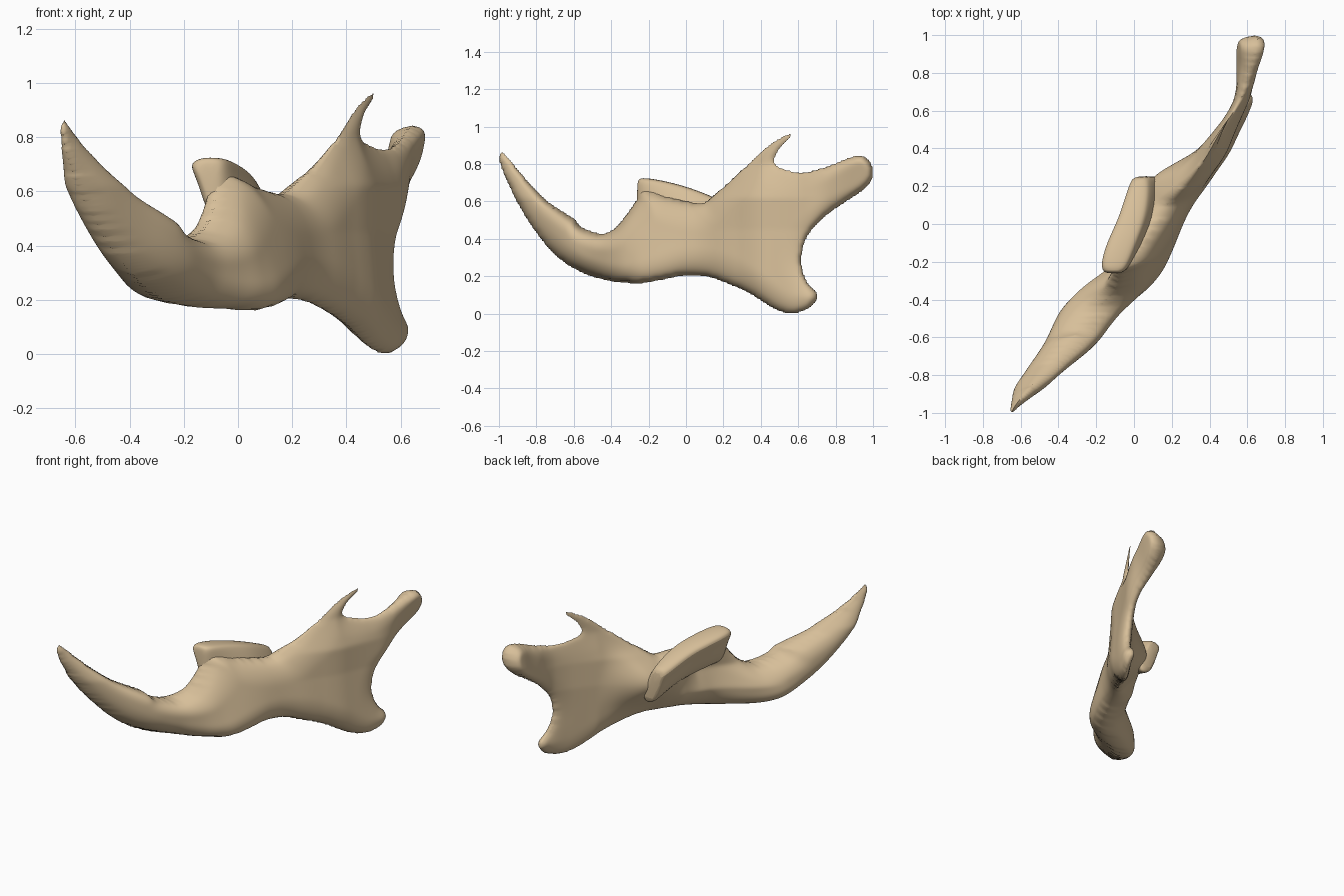
import bpy, bmesh, math
from mathutils import Vector
from mathutils.kdtree import KDTree

cube = bpy.data.objects.get("Cube")
if cube:
    bpy.data.objects.remove(cube, do_unlink=True)

bone = bpy.data.materials.new("bone_tan")
bone.use_nodes = True
colour = (0.68, 0.52, 0.32, 1)
bone.diffuse_color = colour
bone.node_tree.nodes["Principled BSDF"].inputs["Base Color"].default_value = colour


def finish(name, bm, angle):
    """Turn a bmesh into a smooth shaded bone object."""
    bmesh.ops.recalc_face_normals(bm, faces=bm.faces)
    mesh = bpy.data.meshes.new(name)
    bm.to_mesh(mesh)
    bm.free()
    mesh.materials.append(bone)
    obj = bpy.data.objects.new(name, mesh)
    bpy.context.collection.objects.link(obj)
    bpy.ops.object.select_all(action="DESELECT")
    obj.select_set(True)
    bpy.context.view_layer.objects.active = obj
    bpy.ops.object.shade_smooth_by_angle(angle=math.radians(angle))
    return obj


# Side outline (y, z): incisor, tooth bed, coronoid, condyle, angle, lower edge
OUTLINE = [
    (-.985, .866), (-.945, .83), (-.835, .70), (-.73, .597), (-.6, .512),
    (-.555, .465), (-.46, .432), (-.395, .45), (-.34, .507), (-.27, .605),
    (-.245, .665), (-.18, .665), (-.1, .63), (.07, .595), (.14, .63),
    (.37, .838), (.45, .908), (.545, .962), (.565, .95), (.505, .885),
    (.475, .82), (.5, .785), (.61, .757), (.715, .778), (.8, .807),
    (.88, .84), (.945, .845), (.993, .805), (.998, .72), (.94, .652),
    (.85, .592), (.745, .517), (.65, .41), (.62, .28), (.65, .17),
    (.7, .115), (.7, .07), (.65, .023), (.565, -.003), (.475, .022),
    (.34, .105), (.26, .142), (.13, .19), (0, .2), (-.14, .175),
    (-.26, .158), (-.43, .175), (-.595, .235), (-.73, .341), (-.86, .516),
    (-.95, .686), (-1, .815),
]

# Along y: inner x, rim x, outer x, rim rounding, sideways lean with height
SECTIONS = [
    (-1, -.695, -.65, -.6, .015, 0), (-.95, -.69, -.625, -.555, .03, 0),
    (-.8, -.59, -.49, -.4, .075, 0), (-.65, -.485, -.37, -.21, .1, 0),
    (-.5, -.4, -.25, -.09, .1, .15), (-.43, -.355, -.18, -.02, .1, .15),
    (-.38, -.325, -.13, .03, .1, -.05), (-.3, -.26, -.05, .08, .11, -.27),
    (-.22, -.13, .01, .13, .14, -.32), (-.1, -.06, .08, .2, .16, -.27),
    (.1, .04, .19, .3, .16, -.1), (.2, .07, .28, .375, .16, -.04),
    (.29, .13, .335, .43, .16, 0), (.36, .31, .385, .485, .14, 0),
    (.5, .43, .46, .54, .13, 0), (.6, .505, .53, .585, .1, 0),
    (.7, .545, .585, .63, .09, 0), (.85, .49, .54, .585, .06, .22),
    (.94, .468, .555, .605, .045, .22), (1, .485, .575, .61, .03, .22),
]


def catmull(points, steps):
    """Closed smooth curve through the points."""
    n, out = len(points), []
    for i in range(n):
        a, b, c, d = (Vector(points[(i + k) % n]) for k in (-1, 0, 1, 2))
        for s in range(steps):
            t = s / steps
            out.append(b + (c - a) * t / 2 + (a - b * 2.5 + c * 2 - d / 2) * t * t
                       + (b * 1.5 - a / 2 - c * 1.5 + d / 2) * t ** 3)
    return out


def inside(y, z, loop):
    hit = False
    for a, b in zip(loop, loop[1:] + loop[:1]):
        if (a.y > z) != (b.y > z) and y < a.x + (z - a.y) * (b.x - a.x) / (b.y - a.y):
            hit = not hit
    return hit


def section(y):
    y = max(-1, min(1, y))
    for a, b in zip(SECTIONS, SECTIONS[1:]):
        if y <= b[0]:
            t = (y - a[0]) / (b[0] - a[0])
            return [p + (q - p) * t for p, q in zip(a[1:], b[1:])]


def soft_section(y):
    """Section averaged over a short stretch, shrinking towards the two ends."""
    reach = min(.05, 1 - min(1, abs(y)))
    rows = [section(y + reach * k / 2) for k in range(-2, 3)]
    return [sum(column) / len(rows) for column in zip(*rows)]


def ramp(value, start, end):
    return max(0, min(1, (value - start) / (end - start)))


def surface_x(y, z, depth, side):
    """x of the inner (-1) or outer (1) face at a depth from the rim."""
    inner, rim, outer, radius, lean = soft_section(y)
    # the lower ramus flares outwards, the tooth bed leans inwards
    tilt = lean * (z - .4) + .08 * max(0, .45 - z) * ramp(y, 0, .25)
    swell = math.sqrt(1 - (1 - min(depth / radius, 1)) ** 2)
    # the coronoid process is a thin blade
    swell *= 1 - .65 * ramp(z, .62, .8) * ramp(y, .75, .6)
    if side > 0:
        return rim + tilt + (outer - rim) * swell
    # the inner face narrows above the symphysis
    half = (rim - inner) * (1 - .55 * ramp(z, .32, .46) * ramp(y, -.5, -.4) * ramp(y, .05, -.1))
    if 0 < y < .5:  # the inner shelf swells only at mid height
        thin = min(half, .06)
        ridge = half - thin
        fade = ramp(y, 0, .125)
        half = thin + ridge * (1 - fade + fade * math.exp(-((z - .45) / .15) ** 2))
    return rim + tilt - half * swell


# Jaw bone: a sheet cut to the side outline, swollen to both sides
STEP = .011
loop = catmull(OUTLINE, 4)
fine = catmull(OUTLINE, 30)
tree = KDTree(len(fine))
for i, p in enumerate(fine):
    tree.insert((p.x, p.y, 0), i)
tree.balance()

cells = [(i, j) for i in range(-92, 92) for j in range(-1, 89)
         if inside((i + .5) * STEP, (j + .5) * STEP, loop)]
filled = set(cells)
corners = {(i + a, j + b) for i, j in cells for a in (0, 1) for b in (0, 1)}
bm = bmesh.new()
sheets = {}
for i, j in corners:
    y, z = i * STEP, j * STEP
    near, _, depth = tree.find((y, z, 0))
    if any((i - a, j - b) not in filled for a in (0, 1) for b in (0, 1)):
        y, z, depth = near.x, near.y, 0
    for side in (-1, 1):
        sheets[i, j, side] = bm.verts.new((surface_x(y, z, depth, side), y, z))
for i, j in cells:
    for side in (-1, 1):
        ring = [(i, j), (i + 1, j), (i + 1, j + 1), (i, j + 1)]
        bm.faces.new([sheets[a, b, side] for a, b in ring[::side]])
bmesh.ops.remove_doubles(bm, verts=bm.verts, dist=.0005)
for _ in range(5):
    bmesh.ops.smooth_vert(bm, verts=bm.verts, factor=.4, use_axis_x=True)
    bmesh.ops.smooth_vert(bm, verts=bm.verts, factor=.2, use_axis_y=True, use_axis_z=True)
finish("jaw_bone", bm, 85)

# Molar row: leaning block lofted along y (y, inner x, outer x, top z, outer flare)
MOLARS = [
    (-.262, -.15, -.075, .705, 0), (-.25, -.175, -.05, .725, .01),
    (-.21, -.185, -.025, .727, .03), (-.1, -.155, .015, .708, .08),
    (.02, -.095, .062, .675, .1), (.13, -.06, .08, .632, .1),
    (.22, -.03, .085, .59, .1), (.255, -.01, .075, .575, .1),
]
bm = bmesh.new()
rings = []
for y, inner, outer, top, flare in MOLARS:
    mid, low = top - .08, top - .26
    shape = [(inner, top - .03), (inner + .03, top), (outer - .02, top), (outer, top - .02),
             (outer + flare / 3, mid), (outer + flare, low), (inner + .08, low),
             (inner + .03, mid)]
    rings.append([bm.verts.new((x, y, z)) for x, z in shape])
for a, b in zip(rings, rings[1:]):
    for k in range(len(a)):
        n = (k + 1) % len(a)
        bm.faces.new((a[k], a[n], b[n], b[k]))
bm.faces.new(rings[0])
bm.faces.new(rings[-1])
molars = finish("molar_row", bm, 50)
rounding = molars.modifiers.new("rounding", "SUBSURF")
rounding.levels = rounding.render_levels = 2
